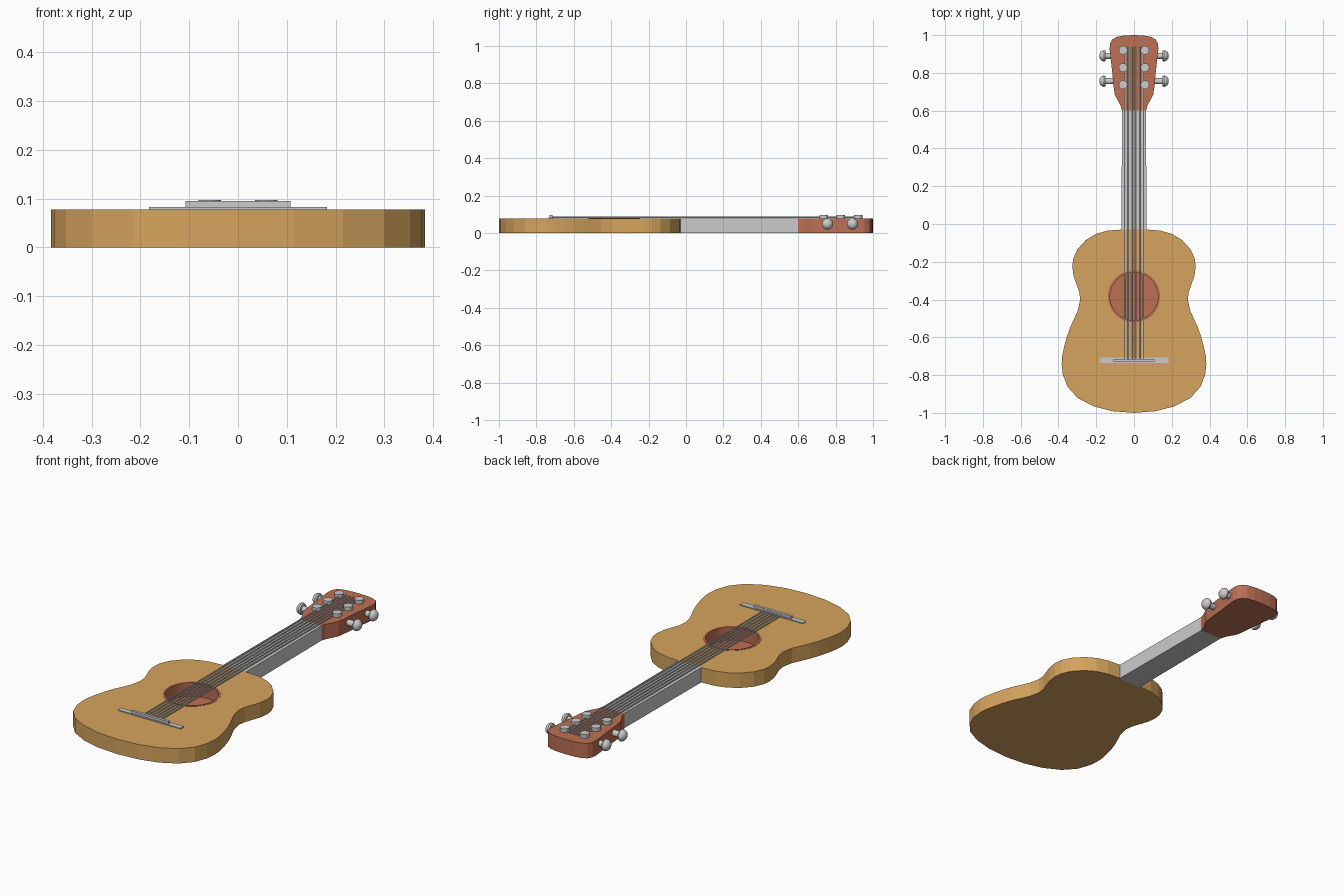
import bpy, bmesh, math
from mathutils import Matrix

if "Cube" in bpy.data.objects:
    bpy.data.objects.remove(bpy.data.objects["Cube"])

TOP = 0.078


def material(name, color):
    m = bpy.data.materials.new(name)
    m.diffuse_color = color
    m.use_nodes = True
    m.node_tree.nodes["Principled BSDF"].inputs["Base Color"].default_value = m.diffuse_color
    return m


WOOD = material("honey_wood", (0.67, 0.37, 0.11, 1))
RED = material("red_wood", (0.51, 0.16, 0.09, 1))


def finish(name, bm, mat=None, smooth=False):
    bmesh.ops.recalc_face_normals(bm, faces=bm.faces)
    mesh = bpy.data.meshes.new(name)
    bm.to_mesh(mesh)
    bm.free()
    ob = bpy.data.objects.new(name, mesh)
    bpy.context.collection.objects.link(ob)
    if mat:
        mesh.materials.append(mat)
    if smooth:
        bpy.ops.object.select_all(action='DESELECT')
        ob.select_set(True)
        bpy.context.view_layer.objects.active = ob
        bpy.ops.object.shade_smooth_by_angle(angle=math.radians(35))
    return ob


def slab(name, half, z0, z1, mat=None):
    """Mirror a half outline (x >= 0) across x = 0 and extrude it upward."""
    outline = half + [(-x, y) for x, y in reversed(half) if x > 0]
    bm = bmesh.new()
    face = bm.faces.new([bm.verts.new((x, y, z0)) for x, y in outline])
    ext = bmesh.ops.extrude_face_region(bm, geom=[face])
    verts = [v for v in ext["geom"] if isinstance(v, bmesh.types.BMVert)]
    bmesh.ops.translate(bm, verts=verts, vec=(0, 0, z1 - z0))
    return finish(name, bm, mat)


def lathe(name, profile, place, steps=24, mat=None):
    """Revolve (radius, height) points round z, then place the result."""
    bm = bmesh.new()
    vs = [bm.verts.new((r, 0, h)) for r, h in profile]
    es = [bm.edges.new(p) for p in zip(vs, vs[1:])]
    bmesh.ops.spin(bm, geom=vs + es, cent=(0, 0, 0), axis=(0, 0, 1),
                   angle=math.tau, steps=steps, use_duplicate=False)
    bmesh.ops.remove_doubles(bm, verts=bm.verts, dist=1e-5)
    bm.transform(place)
    return finish(name, bm, mat, True)


# Body with a waist
body = slab("body", [
    (0.07, -0.03), (0.14, -0.035), (0.2, -0.052), (0.255, -0.085),
    (0.3, -0.135), (0.322, -0.185), (0.327, -0.225), (0.32, -0.275),
    (0.304, -0.32), (0.29, -0.36), (0.285, -0.40), (0.296, -0.455),
    (0.314, -0.495), (0.337, -0.545), (0.355, -0.595), (0.37, -0.65),
    (0.38, -0.70), (0.383, -0.74), (0.377, -0.795), (0.353, -0.86),
    (0.3, -0.92), (0.215, -0.965), (0.115, -0.991), (0, -1.0)], 0, TOP, WOOD)

# Sound hole: cut a pocket, then line it with a red cup and rim
hole = Matrix.Translation((0, -0.383, 0))
cutter = lathe("hole_cutter", [(0, 0.006), (0.131, 0.006), (0.131, 0.12), (0, 0.12)],
               hole, 48)
cutter.hide_render = True
cutter.hide_set(True)
cut = body.modifiers.new("sound_hole", 'BOOLEAN')
cut.operation = 'DIFFERENCE'
cut.solver = 'EXACT'
cut.object = cutter
bpy.context.view_layer.objects.active = body
bpy.ops.object.modifier_apply(modifier=cut.name)
bpy.data.objects.remove(cutter)
lathe("sound_hole_lining", [(0.138, 0.077), (0.138, 0.0795), (0.127, 0.0795),
                            (0.127, 0.008), (0, 0.008)], hole, 48, RED)

# Neck and headstock
slab("neck", [(0.067, -0.035), (0.063, 0.6)], 0, TOP)
slab("headstock", [
    (0.064, 0.6), (0.071, 0.628), (0.088, 0.658), (0.102, 0.685),
    (0.107, 0.72), (0.117, 0.82), (0.129, 0.925), (0.127, 0.955),
    (0.114, 0.978), (0.09, 0.991), (0.05, 0.998), (0, 1.0)], 0, TOP, RED)

# Bridge and saddle
slab("bridge", [(0.182, -0.735), (0.182, -0.708)], TOP - 0.002, 0.083)
slab("saddle", [(0.108, -0.729), (0.108, -0.715)], 0.08, 0.095)

# Six strings
for i in range(6):
    x = (i - 2.5) * 0.0196
    lathe(f"string_{i + 1}", [(0, 0), (0.004, 0), (0.004, 1.66), (0, 1.66)],
          Matrix.Translation((x, -0.722, 0.083)) @ Matrix.Rotation(-math.pi / 2, 4, 'X'), 8)

# Tuning posts and side knobs
KNOB = [(0, 0), (0.016, 0), (0.016, 0.053), (0.027, 0.053), (0.03, 0.06),
        (0.028, 0.069), (0.022, 0.078), (0.012, 0.084), (0, 0.086)]
for side, s in (("left", -1), ("right", 1)):
    for i, y in enumerate((0.737, 0.828, 0.92)):
        lathe(f"tuning_post_{side}_{i + 1}",
              [(0, 0.07), (0.023, 0.07), (0.023, 0.097), (0, 0.097)],
              Matrix.Translation((s * 0.058, y, 0)))
    for i, y in enumerate((0.756, 0.89)):
        lathe(f"tuning_knob_{side}_{i + 1}", KNOB,
              Matrix.Translation((s * 0.098, y, 0.048))
              @ Matrix.Rotation(s * math.pi / 2, 4, 'Y'))
